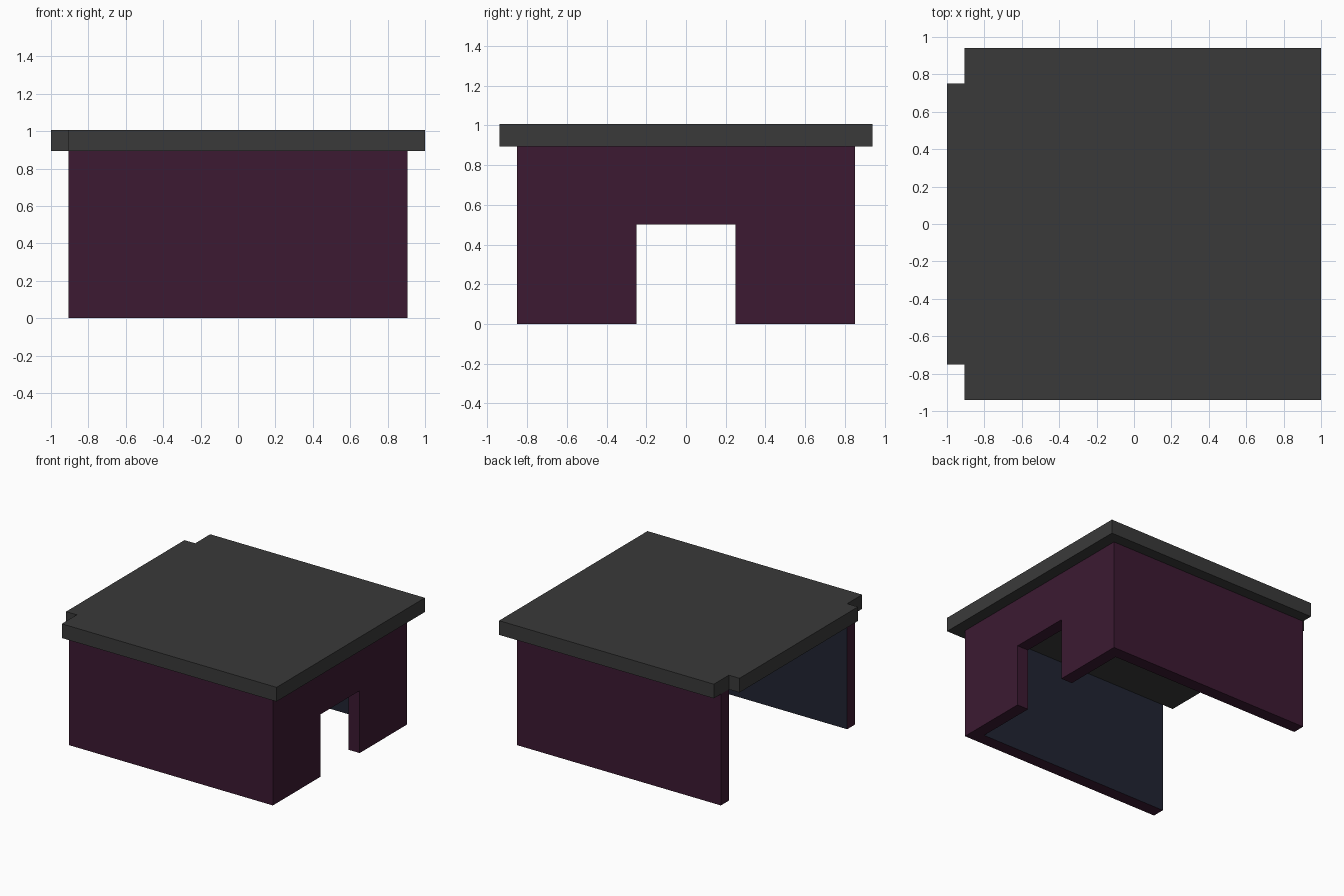
import bpy, bmesh

if "Cube" in bpy.data.objects:
    bpy.data.objects.remove(bpy.data.objects["Cube"])

WALL_TOP, ROOF_TOP = 0.893, 1.007


def material(name, rgb):
    m = bpy.data.materials.new(name)
    m.diffuse_color = (*rgb, 1)
    m.use_nodes = True
    m.node_tree.nodes["Principled BSDF"].inputs["Base Color"].default_value = m.diffuse_color
    return m


def prism(name, outline, z0, z1, mats=()):
    """Extrude a counter-clockwise plan outline from z0 to z1."""
    bm = bmesh.new()
    base = bm.faces.new([bm.verts.new((x, y, z0)) for x, y in outline])
    top = bmesh.ops.extrude_face_region(bm, geom=[base], use_keep_orig=True)
    bmesh.ops.translate(bm, vec=(0, 0, z1 - z0),
                        verts=[v for v in top["geom"] if isinstance(v, bmesh.types.BMVert)])
    bmesh.ops.recalc_face_normals(bm, faces=bm.faces)
    mesh = bpy.data.meshes.new(name)
    bm.to_mesh(mesh)
    bm.free()
    for m in mats:
        mesh.materials.append(m)
    ob = bpy.data.objects.new(name, mesh)
    bpy.context.collection.objects.link(ob)
    return ob


plum = material("plum_outside", (0.045, 0.010, 0.032))
navy = material("navy_inside", (0.0144, 0.0176, 0.032))
slate = material("slate_roof", (0.042, 0.042, 0.042))

# U-shaped walls, open on the left
X, Y, T = 0.905, 0.85, 0.10
walls = prism("walls", [(-X, -Y), (X, -Y), (X, Y), (-X, Y),
                        (-X, Y - T), (X - T, Y - T), (X - T, T - Y), (-X, T - Y)],
              0, WALL_TOP, (plum, navy))

# Inner wall faces are navy
for p in walls.data.polygons:
    c, n = p.center, p.normal
    if abs(n.z) < 0.5 and n.x * c.x + n.y * c.y < -0.01:
        p.material_index = 1

# Doorway through the right wall
cutter = prism("doorway_cutter", [(0.7, -0.25), (1.1, -0.25), (1.1, 0.25), (0.7, 0.25)],
               -0.2, 0.5, (plum,))
cutter.hide_render = True
cutter.hide_set(True)
cut = walls.modifiers.new("doorway", "BOOLEAN")
cut.operation, cut.solver, cut.object = "DIFFERENCE", "EXACT", cutter

# Flat roof slab with two notched left corners
RY = 0.94
prism("roof", [(-X, -RY), (1, -RY), (1, RY), (-X, RY),
               (-X, Y - T), (-1, Y - T), (-1, T - Y), (-X, T - Y)],
      WALL_TOP, ROOF_TOP, (slate,))
